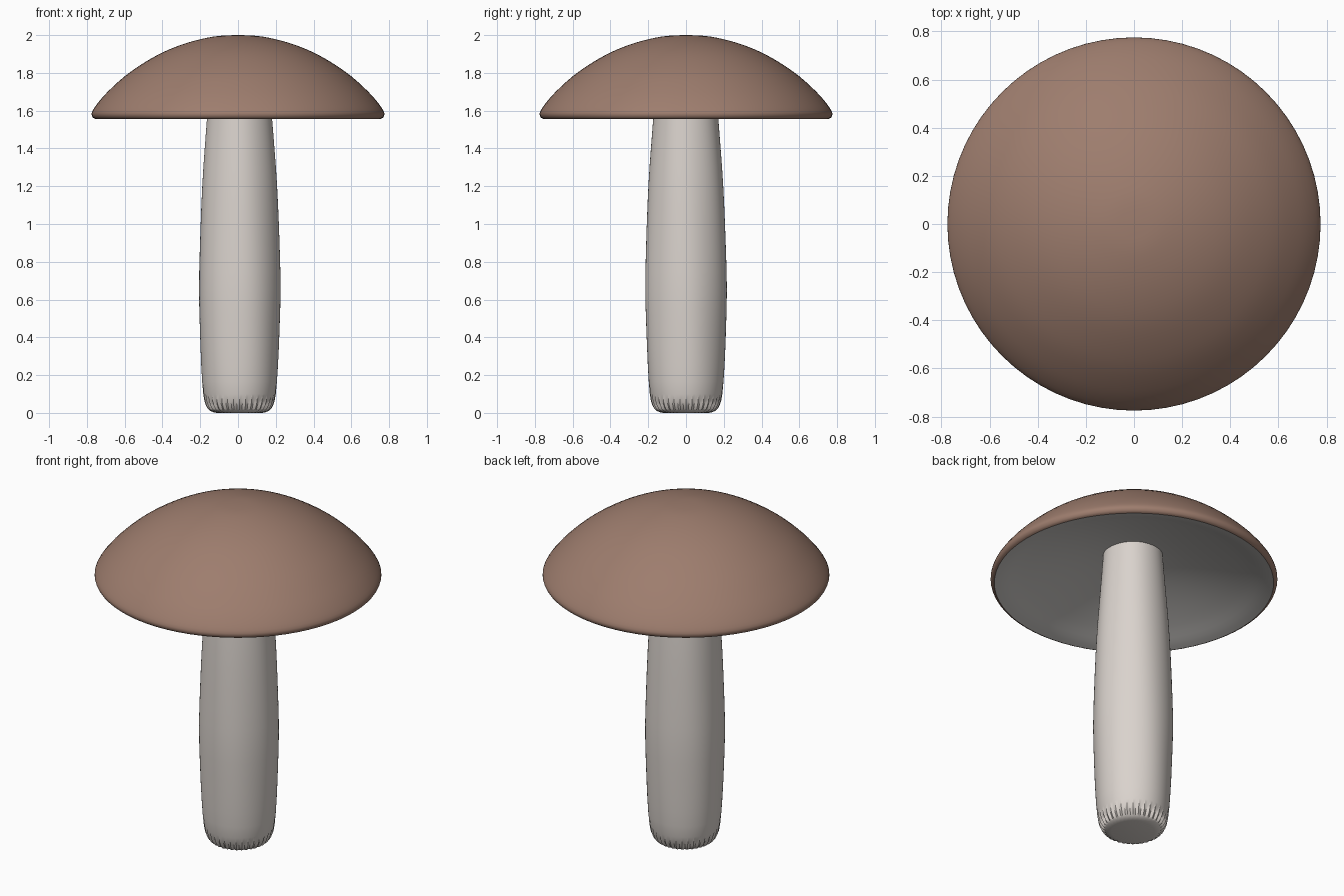
import bpy, math

if "Cube" in bpy.data.objects:
    bpy.data.objects.remove(bpy.data.objects["Cube"])


def material(name, color):
    m = bpy.data.materials.new(name)
    m.diffuse_color = (*color, 1)
    m.use_nodes = True
    m.node_tree.nodes["Principled BSDF"].inputs["Base Color"].default_value = m.diffuse_color
    return m


def smooth_curve(points, steps):
    """Catmull-Rom resampling of a (radius, z) profile."""
    p = [points[0]] + points + [points[-1]]
    out = []
    for i in range(1, len(p) - 2):
        a, b, c, d = p[i - 1:i + 3]
        for s in range(steps):
            t = s / steps
            out.append(tuple(0.5 * (2 * b[k] + (c[k] - a[k]) * t
                       + (2 * a[k] - 5 * b[k] + 4 * c[k] - d[k]) * t * t
                       + (3 * b[k] - a[k] - 3 * c[k] + d[k]) * t ** 3) for k in (0, 1)))
    return out + [points[-1]]


def lathe(name, profile, sides, mat, shape=lambda r, z, i, a: (r * math.cos(a), r * math.sin(a), z)):
    """Revolve a profile; zero-radius ends become single pole vertices."""
    verts, faces, rings = [], [], []
    for r, z in profile:
        start = len(verts)
        n = 1 if r < 1e-6 else sides
        for i in range(n):
            verts.append(shape(r, z, i, 2 * math.pi * i / sides))
        rings.append([start + (i % n) for i in range(sides)])
    for lo, hi in zip(rings, rings[1:]):
        for i in range(sides):
            j = (i + 1) % sides
            faces.append(list(dict.fromkeys((lo[i], lo[j], hi[j], hi[i]))))
    mesh = bpy.data.meshes.new(name)
    mesh.from_pydata(verts, [], faces)
    mesh.update()
    mesh.materials.append(mat)
    ob = bpy.data.objects.new(name, mesh)
    bpy.context.collection.objects.link(ob)
    bpy.ops.object.select_all(action='DESELECT')
    ob.select_set(True)
    bpy.context.view_layer.objects.active = ob
    bpy.ops.object.shade_smooth_by_angle(angle=math.radians(35))
    return ob


brown = material("cap_brown", (0.34, 0.205, 0.155))
pale = material("stem_pale", (0.70, 0.65, 0.61))
under = material("underside_pale", (0.62, 0.60, 0.58))

# Domed cap, listed from the rim upward
cap = [(0.755, 1.556), (0.769, 1.565), (0.774, 1.59), (0.745, 1.637), (0.69, 1.70),
       (0.60, 1.782), (0.50, 1.852), (0.40, 1.908), (0.30, 1.949), (0.20, 1.978),
       (0.10, 1.996), (0.0, 2.0)]
lathe("cap", smooth_curve(cap, 3), 72, brown)

# Concave underside, rising from the rim to the stem
gills = [(0.0, 1.735), (0.16, 1.72), (0.30, 1.695), (0.45, 1.657), (0.60, 1.61),
         (0.70, 1.572), (0.755, 1.556)]
lathe("cap_underside", smooth_curve(gills, 3), 72, under)


# Stem with a slight lean, faint long ridges and a fluted foot
def stem_shape(r, z, i, a):
    foot = max(0.0, 1 - abs(z - 0.035) / 0.075)
    r *= 1 + 0.007 * math.sin(5 * a + 2 * z) * min(1, z * 3)
    if i % 2:
        r -= 0.013 * foot
    return (r * math.cos(a) + 0.008, r * math.sin(a), z)


stem = [(0.12, 0.0), (0.155, 0.01), (0.178, 0.04), (0.192, 0.10), (0.203, 0.25), (0.211, 0.45),
        (0.216, 0.65), (0.212, 0.85), (0.203, 1.10), (0.192, 1.30), (0.173, 1.55), (0.16, 1.73)]
lathe("stem", [(0.0, 0.0)] + smooth_curve(stem, 2), 72, pale, stem_shape)
